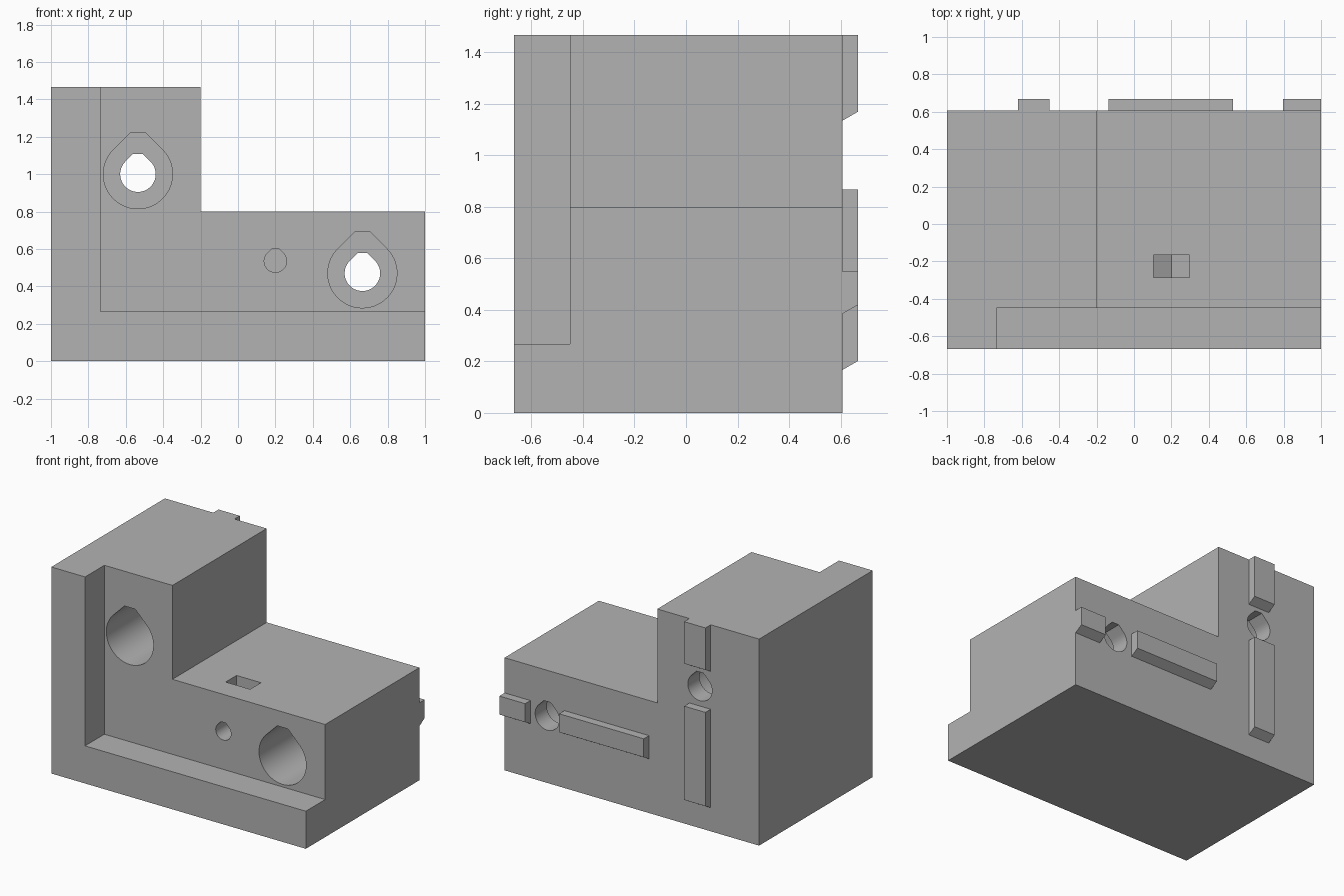
import bpy, bmesh, math

old = bpy.data.objects.get("Cube")
if old:
    bpy.data.objects.remove(old, do_unlink=True)

grey = bpy.data.materials.new("plain grey")
grey.use_nodes = True
COLOUR = (0.45, 0.45, 0.45, 1)
grey.diffuse_color = COLOUR
grey.node_tree.nodes["Principled BSDF"].inputs["Base Color"].default_value = COLOUR

FRONT, LEDGE, BACK, KEY = -0.667, -0.45, 0.608, 0.667
TOP, STEP = 1.467, 0.8


def prism(name, profile, y0, y1):
    """Extrude an (x, z) profile from y0 to y1."""
    bm = bmesh.new()
    face = bm.faces.new([bm.verts.new((x, y0, z)) for x, z in profile])
    ext = bmesh.ops.extrude_face_region(bm, geom=[face])
    moved = [v for v in ext["geom"] if isinstance(v, bmesh.types.BMVert)]
    bmesh.ops.translate(bm, vec=(0, y1 - y0, 0), verts=moved)
    bmesh.ops.recalc_face_normals(bm, faces=bm.faces)
    mesh = bpy.data.meshes.new(name)
    bm.to_mesh(mesh)
    bm.free()
    mesh.materials.append(grey)
    obj = bpy.data.objects.new(name, mesh)
    bpy.context.collection.objects.link(obj)
    return obj


def rect(x0, x1, z0, z1):
    return [(x0, z0), (x1, z0), (x1, z1), (x0, z1)]


def teardrop(cx, cz, r, top, steps=40):
    """Circle with 45 degree shoulders, cut flat at height top above centre."""
    flat = r * math.sqrt(2) - top
    pts = []
    for i in range(steps + 1):
        a = math.radians(135 + 270 * i / steps)
        pts.append((cx + r * math.cos(a), cz + r * math.sin(a)))
    return pts + [(cx + flat, cz + top), (cx - flat, cz + top)]


# L-shaped body
body = prism("body", [(-1, 0), (1, 0), (1, STEP), (-0.2, STEP), (-0.2, TOP), (-1, TOP)],
             FRONT, BACK)

# Front recess that leaves a raised rim on the left and bottom
cutters = [prism("recess_cutter", rect(-0.735, 1.2, 0.267, 1.7), -0.9, LEDGE)]

# Counterbored mounting holes
for cx, cz in ((-0.535, 1.0), (0.665, 0.47)):
    cutters.append(prism("bore_cutter", teardrop(cx, cz, 0.185, 0.22), -0.6, 0.477))
    cutters.append(prism("hole_cutter", teardrop(cx, cz, 0.095, 0.108), 0.4, 0.8))

# Small screw hole with a pointed nut slot open at the top
sx, sz, half = 0.2, 0.535, 0.096
cutters.append(prism("screw_cutter", teardrop(sx, sz, 0.06, 0.066), -0.6, -0.05))
rise = half / math.sqrt(3)
cutters.append(prism("nut_slot_cutter",
                     [(sx, sz - 2 * rise), (sx + half, sz - rise), (sx + half, 1),
                      (sx - half, 1), (sx - half, sz - rise)], -0.287, -0.165))

for cutter in cutters:
    cutter.hide_render = True
    mod = body.modifiers.new("cut", "BOOLEAN")
    mod.operation = "DIFFERENCE"
    mod.solver = "EXACT"
    mod.object = cutter

# Bake the cuts, then drop the cutters
graph = bpy.context.evaluated_depsgraph_get()
body.data = bpy.data.meshes.new_from_object(body.evaluated_get(graph))
body.modifiers.clear()
for cutter in cutters:
    bpy.data.objects.remove(cutter, do_unlink=True)

bpy.ops.object.select_all(action="DESELECT")
body.select_set(True)
bpy.context.view_layer.objects.active = body
bpy.ops.object.shade_smooth_by_angle(angle=math.radians(25))

# Locating keys on the back, each with a sloped underside
for name, x0, x1, z0, z1 in (
        ("lower_upright_key", -0.62, -0.453, 0.167, 0.867),
        ("upper_upright_key", -0.62, -0.453, 1.135, TOP),
        ("long_level_key", -0.135, 0.53, 0.385, 0.55),
        ("short_level_key", 0.797, 1, 0.385, 0.55)):
    key = prism(name, rect(x0, x1, z0, z1), BACK, KEY)
    for v in key.data.vertices:
        if v.co.y > BACK + 0.01 and v.co.z < z0 + 0.01:
            v.co.z += 0.034
